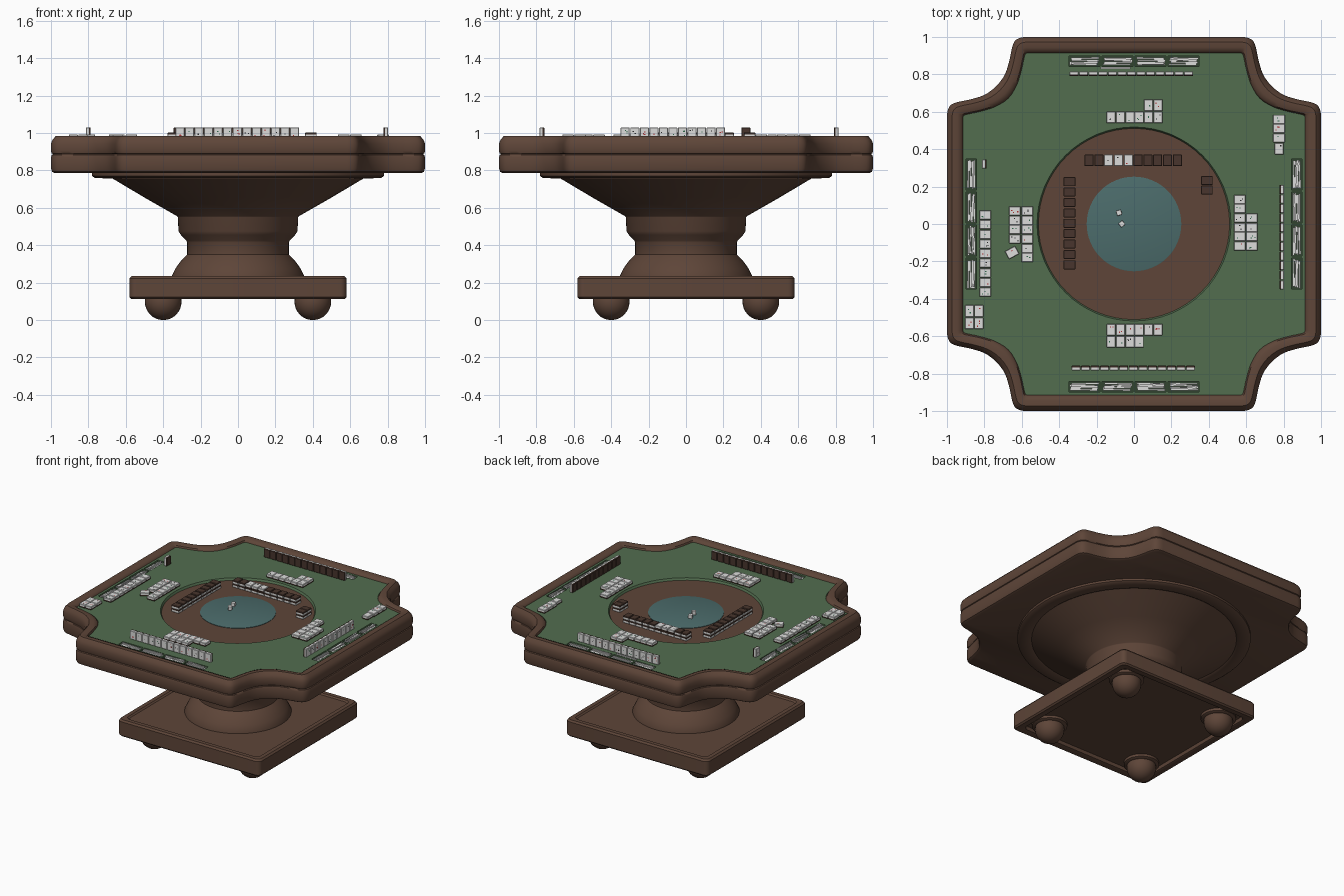
import bpy, bmesh, math, random
from mathutils import Matrix, Vector

if "Cube" in bpy.data.objects:
    bpy.data.objects.remove(bpy.data.objects["Cube"])
random.seed(4)
T, R = Matrix.Translation, Matrix.Rotation


def mat(name, c):
    m = bpy.data.materials.new(name)
    m.diffuse_color = (*c, 1)
    m.use_nodes = True
    m.node_tree.nodes["Principled BSDF"].inputs["Base Color"].default_value = m.diffuse_color
    return m


WOOD = mat("brown wood", (0.112, 0.060, 0.040))
FELT = mat("green felt", (0.085, 0.155, 0.078))
TEAL = mat("teal centre", (0.072, 0.150, 0.148))
WHITE = mat("tile white", (0.72, 0.72, 0.71))
BACK = mat("tile back brown", (0.065, 0.036, 0.026))
TRAY = mat("dark green tray", (0.030, 0.055, 0.028))
RED = mat("mark red", (0.40, 0.03, 0.03))
GREEN = mat("mark green", (0.03, 0.14, 0.07))
BLACK = mat("mark black", (0.02, 0.02, 0.02))


def finish(name, bm, mats, smooth=None, recalc=True):
    if recalc:
        bmesh.ops.recalc_face_normals(bm, faces=bm.faces)
    me = bpy.data.meshes.new(name)
    bm.to_mesh(me)
    bm.free()
    ob = bpy.data.objects.new(name, me)
    bpy.context.collection.objects.link(ob)
    for m in mats:
        me.materials.append(m)
    if smooth:
        bpy.ops.object.select_all(action='DESELECT')
        ob.select_set(True)
        bpy.context.view_layer.objects.active = ob
        bpy.ops.object.shade_smooth_by_angle(angle=math.radians(smooth))
    return ob


def loft(name, rings, m, smooth=35):
    """Skin closed loops of equal length and cap both ends."""
    bm = bmesh.new()
    rows = [[bm.verts.new(p) for p in r] for r in rings]
    n = len(rows[0])
    for a, b in zip(rows, rows[1:]):
        for i in range(n):
            bm.faces.new((a[i], a[(i + 1) % n], b[(i + 1) % n], b[i]))
    bm.faces.new(rows[0])
    bm.faces.new(rows[-1])
    return finish(name, bm, [m], smooth)


def turned(name, prof, m, cx=0, cy=0, n=64, smooth=35):
    a = [2 * math.pi * i / n for i in range(n)]
    return loft(name, [[(cx + r * math.cos(t), cy + r * math.sin(t), z) for t in a]
                       for r, z in prof], m, smooth)


def box(bm, M, sx, sy, sz, idx=0):
    vs = bmesh.ops.create_cube(bm, size=1, matrix=M @ Matrix.Diagonal((sx, sy, sz, 1)))['verts']
    for f in {f for v in vs for f in v.link_faces}:
        f.material_index = idx


# Table outline: square with scooped corners
def outline(octant):
    half = [Vector(p) for p in octant]
    c = half + [Vector((p.y, p.x)) for p in reversed(half[:-1])]
    c = [Vector((half[0].x - .08, half[0].y))] + c + [Vector((half[0].y, half[0].x - .08))]
    corner = []
    for i in range(1, len(c) - 2):
        p0, p1, p2, p3 = c[i - 1:i + 3]
        for k in range(3):
            t = k / 3
            corner.append(.5 * (2 * p1 + (p2 - p0) * t + (2 * p0 - 5 * p1 + 4 * p2 - p3) * t * t
                                + (3 * p1 - p0 - 3 * p2 + p3) * t ** 3))
    corner.append(c[-2])
    return [Matrix.Rotation(-k * math.pi / 2, 2) @ p for k in range(4) for p in corner]


outer = outline([(.585, 1), (.63, .985), (.65, .95), (.665, .88), (.69, .80), (.737, .737)])
inner = outline([(.565, .914), (.581, .908), (.588, .885), (.602, .82), (.628, .74), (.672, .672)])


def ring(t, z):
    return [(*a.lerp(b, t), z) for a, b in zip(outer, inner)]


rim_profile = [(.25, .785), (.07, .793), (0, .812), (0, .87), (.05, .883), (.13, .887), (.05, .891),
               (0, .904), (0, .942), (.1, .965), (.32, .985), (.65, .985), (.9, .977), (1, .962), (1, .93)]
loft("table_rim", [ring(t, z) for t, z in rim_profile], WOOD, 40)

# Felt with a round well and sixteen stick trays cut in
ZF, ZR, ZC = .967, .952, .956
felt = loft("felt_top", [ring(1, .925), ring(1, ZF)], FELT)
cut = bmesh.new()
bmesh.ops.create_cone(cut, cap_ends=True, segments=64, radius1=.505, radius2=.525, depth=.04,
                      matrix=T((0, 0, .96)))
floor, sticks = bmesh.new(), bmesh.new()
for k in range(4):
    S = R(k * math.pi / 2, 4, 'Z')
    for i in range(4):
        x = (i - 1.5) * .177
        box(cut, S @ T((x, -.87, .965)), .166, .054, .04)
        box(floor, S @ T((x, -.87, .946)), .166, .054, .003)
        for j in range(4):
            box(sticks, S @ T((x + random.uniform(-.006, .006), -.886 + j * .0108, .954))
                @ R(random.uniform(-.03, .03), 4, 'Z'), .148, .0095, .012)
        for j in range(2):
            box(sticks, S @ T((x, -.87 + random.uniform(-.012, .012), .965 + j * .004))
                @ R(random.uniform(-.1, .1), 4, 'Z'), .145, .009, .008)
box(sticks, T((-.10, .835, ZF + .005)), .16, .011, .008)
finish("tray_floors", floor, [TRAY])
finish("counting_sticks", sticks, [WHITE])
cutter = finish("felt_cutter", cut, [FELT])
cutter.hide_render = True
bpy.context.view_layer.objects.active = felt
mod = felt.modifiers.new("cut", 'BOOLEAN')
mod.operation, mod.object, mod.solver = 'DIFFERENCE', cutter, 'EXACT'
bpy.ops.object.modifier_apply(modifier=mod.name)
bpy.data.objects.remove(cutter)

# Centre discs
turned("centre_wood_disc", [(.515, .93), (.515, ZR)], WOOD)
turned("centre_teal_disc", [(.253, .94), (.253, ZC - .001), (.25, ZC)], TEAL)

# Pedestal, base and ball feet
turned("pedestal", [(.78, .787), (.78, .77), (.765, .76), (.70, .757), (.685, .765), (.50, .655),
                    (.325, .555), (.322, .55), (.318, .475), (.305, .455), (.277, .425), (.272, .415),
                    (.272, .35), (.285, .338), (.31, .31), (.335, .275), (.357, .23), (.357, .2)], WOOD)


def rounded_square(h, z, r=.035):
    pts = []
    for k in range(4):
        for j in range(6):
            a = k * math.pi / 2 + j * math.pi / 10
            sx, sy = ((1, 1), (-1, 1), (-1, -1), (1, -1))[k]
            pts.append((sx * (h - r) + r * math.cos(a), sy * (h - r) + r * math.sin(a), z))
    return pts


loft("base", [rounded_square(h, z) for h, z in
              [(.52, .14), (.525, .117), (.535, .112), (.57, .112), (.58, .122), (.58, .222),
               (.57, .235), (.54, .235), (.53, .225)]], WOOD)
for x in (-.4, .4):
    for y in (-.4, .4):
        turned("foot_collar", [(.118, .145), (.118, .122), (.105, .115)], WOOD, x, y, 32)
        ball = [(.098 * math.sin(a), .098 - .098 * math.cos(a))
                for a in [math.pi * (i + .2) / 16.4 for i in range(17)]]
        turned("ball_foot", ball, WOOD, x, y, 32)

# Tiles: white face on +z, brown back on -z
W, H, D = .0495, .063, .025
tiles, marks = bmesh.new(), bmesh.new()


def tile(x, y, z, side=0, pose='up', turn=0, mark=True):
    M = T((x, y, z)) @ R(side * math.pi / 2 + turn, 4, 'Z')
    if pose == 'stand':
        M = M @ T((0, 0, H / 2)) @ R(math.pi / 2, 4, 'X')
    else:
        M = M @ T((0, 0, D / 2))
        if pose == 'down':
            M = M @ R(math.pi, 4, 'X')
    w, h = W / 2 - .0007, H / 2 - .0005
    rows = [[tiles.verts.new(M @ Vector((a * w, b * h, c)))
             for a, b in ((-1, -1), (1, -1), (1, 1), (-1, 1))] for c in (-D / 2, -D / 2 + .009, D / 2)]
    tiles.faces.new(rows[0][::-1]).material_index = 1
    tiles.faces.new(rows[2])
    for k in range(2):
        for i in range(4):
            j = (i + 1) % 4
            tiles.faces.new((rows[k][i], rows[k][j], rows[k + 1][j], rows[k + 1][i])).material_index = 1 - k
    if mark and pose != 'down':
        col = random.randrange(3)
        for i in range(random.randint(1, 3)):
            P = M @ T((random.uniform(-.011, .011), random.uniform(-.017, .017), D / 2))
            box(marks, P, .006, .006, .001, col)


def row(n, x, y, dx, dy, **kw):
    for i in range(n):
        tile(x + i * dx, y + i * dy, ZF, **kw)


P = .05
# Standing hands
row(13, -.31, -.77, P + .001, 0, side=0, pose='stand')
row(11, .79, -.325, 0, P + .001, side=1, pose='stand')
row(13, -.32, .803, P + .001, 0, side=2, pose='stand')
tile(-.80, .32, ZF, 3, 'stand')
# Opened hand on the left and side sets
row(9, -.795, .048, 0, -.0515, side=3)
row(3, .775, .56, 0, -P, side=1)
tile(.776, .402, ZF, 0)
for x in (-.88, -.83):
    for y in (-.465, -.53):
        tile(x, y, ZF, 0)
# Discards
row(6, -.122, -.565, P, 0, side=0)
row(4, -.122, -.63, P, 0, side=0)
row(6, -.122, .57, P, 0, side=2)
row(2, .078, .635, P, 0, side=2)
row(6, .565, -.118, 0, P, side=1)
row(4, .63, -.118, 0, P, side=1)
row(6, -.57, .07, 0, -P, side=3)
row(4, -.637, .07, 0, -P, side=3)
tile(-.652, -.153, ZF, 3, turn=.5)
# Two-high walls around the centre
walls = [(-.24 + i * .0524, .34, 2, 2 <= i <= 4) for i in range(10)]
walls += [(-.345, .226 - i * .0555, 3, False) for i in range(9)]
walls += [(.39, .232, 1, False), (.39, .182, 1, False)]
for x, y, s, face_up in walls:
    tile(x, y, ZR, s, 'down')
    tile(x, y, ZR + D, s, 'up' if face_up else 'down')

t = finish("game_tiles", tiles, [WHITE, BACK])
b = t.modifiers.new("soft edges", 'BEVEL')
b.width, b.segments, b.limit_method = .0025, 1, 'ANGLE'
finish("tile_marks", marks, [GREEN, RED, BLACK])

# Dice
dice = bmesh.new()
for x, y, a in ((-.08, .06, .3), (-.065, 0, .7)):
    box(dice, T((x, y, ZC + .014)) @ R(a, 4, 'Z'), .028, .028, .028)
d = finish("dice", dice, [WHITE])
b = d.modifiers.new("soft edges", 'BEVEL')
b.width, b.segments = .004, 2
